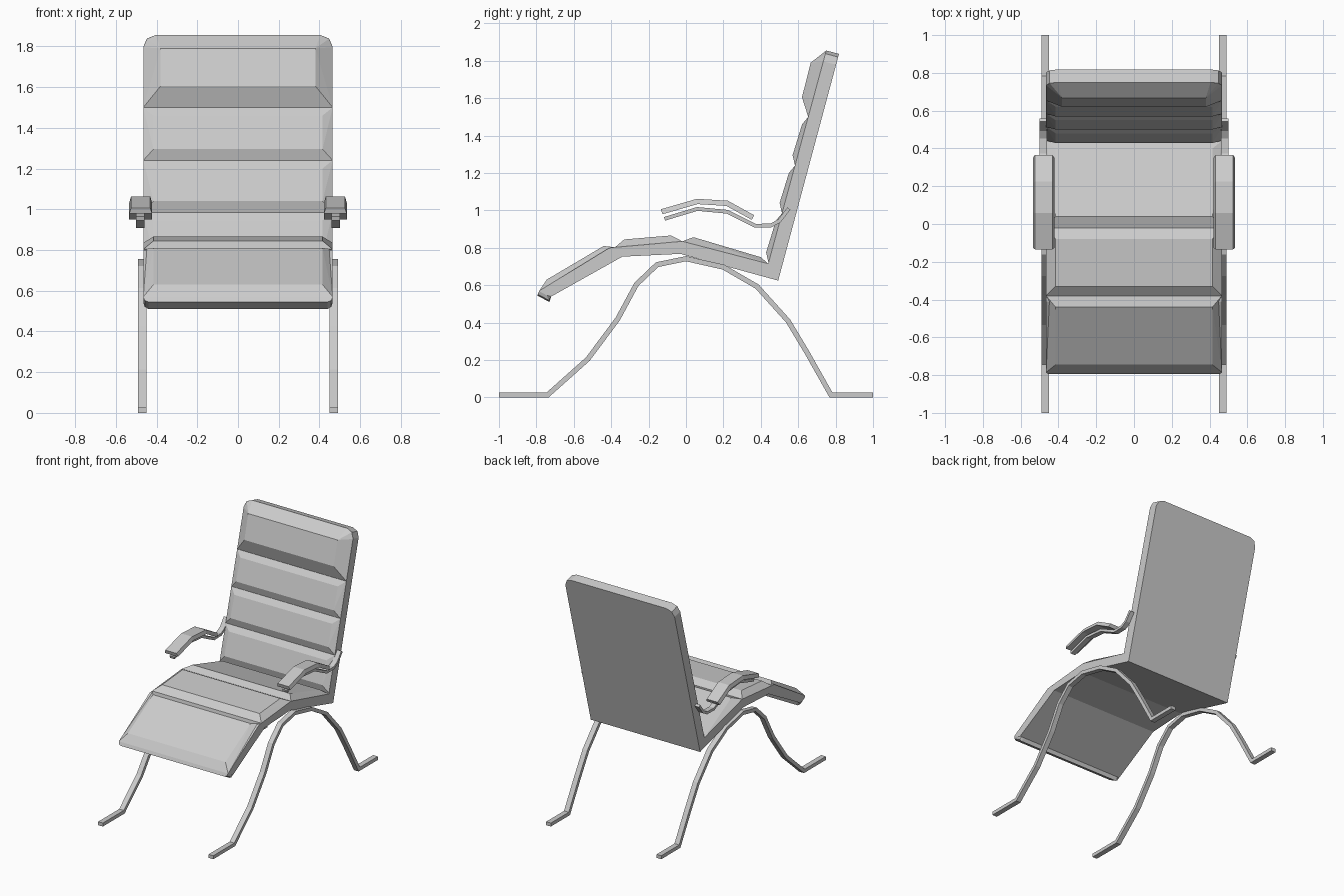
import bpy
import bmesh
from mathutils import Vector

cube = bpy.data.objects.get("Cube")
if cube:
    bpy.data.objects.remove(cube, do_unlink=True)

grey = bpy.data.materials.new("light grey")
grey.use_nodes = True
COLOUR = (0.6, 0.6, 0.6, 1)
grey.diffuse_color = COLOUR
grey.node_tree.nodes["Principled BSDF"].inputs["Base Color"].default_value = COLOUR

HALF = 0.465  # half width of the seat


def finish(name, bm, mirror=False):
    bmesh.ops.recalc_face_normals(bm, faces=bm.faces)
    mesh = bpy.data.meshes.new(name)
    bm.to_mesh(mesh)
    bm.free()
    mesh.materials.append(grey)
    obj = bpy.data.objects.new(name, mesh)
    bpy.context.collection.objects.link(obj)
    if mirror:
        obj.modifiers.new("Mirror", 'MIRROR')
    return obj


def shell(name, profile):
    """Side profile extruded across the width, with rounded end corners."""
    bm = bmesh.new()
    face = bm.faces.new([bm.verts.new((-HALF, y, z)) for y, z in profile])
    new = bmesh.ops.extrude_face_region(bm, geom=[face])["geom"]
    verts = [v for v in new if isinstance(v, bmesh.types.BMVert)]
    bmesh.ops.translate(bm, verts=verts, vec=(2 * HALF, 0, 0))
    for test, size in ((lambda v: v.co.z > 1.8, 0.06), (lambda v: v.co.z < 0.56, 0.025)):
        edges = [e for e in bm.edges if all(test(v) for v in e.verts)
                 and abs(e.verts[0].co.x - e.verts[1].co.x) < 0.001]
        bmesh.ops.bevel(bm, geom=edges, offset=size, segments=2, profile=0.5, affect='EDGES')
    return finish(name, bm)


def cushion(name, base, top, inset):
    """Bevelled pad: hull of a base outline of (half width, y, z) and an inset top."""
    bm = bmesh.new()
    points = list(base) + [(HALF - inset, y, z) for y, z in top]
    for x, y, z in points:
        for side in (-1, 1):
            bm.verts.new((side * x, y, z))
    bmesh.ops.convex_hull(bm, input=bm.verts)
    bmesh.ops.dissolve_limit(bm, angle_limit=0.01, verts=bm.verts, edges=bm.edges)
    return finish(name, bm)


def strip(name, path, thick, centre, low, high):
    """Flat bar following a side path; low and high are the half widths."""
    pts = [Vector(p) for p in path]
    bm = bmesh.new()
    rings = []
    for i, p in enumerate(pts):
        dirs = [(pts[j + 1] - pts[j]).normalized()
                for j in (i - 1, i) if 0 <= j < len(pts) - 1]
        normals = [Vector((-d.y, d.x)) for d in dirs]
        n = sum(normals, Vector((0, 0))).normalized()
        off = n * (thick / 2 / n.dot(normals[0]))
        a, b = p - off, p + off
        corners = [(centre - low, a), (centre + low, a), (centre + high, b), (centre - high, b)]
        rings.append([bm.verts.new((x, q.x, q.y)) for x, q in corners])
    for r, s in zip(rings, rings[1:]):
        for k in range(4):
            bm.faces.new((r[k], r[k - 1], s[k - 1], s[k]))
    bm.faces.new(rings[0])
    bm.faces.new(rings[-1])
    return finish(name, bm, mirror=True)


# Bent seat and back shell
shell("seat_shell", [(-0.795, 0.545), (-0.785, 0.57), (-0.41, 0.80), (-0.02, 0.835), (0.44, 0.715),
                     (0.75, 1.855), (0.818, 1.837), (0.493, 0.625), (-0.03, 0.768),
                     (-0.34, 0.753), (-0.72, 0.54), (-0.73, 0.51)])

# Seat cushions
for name, base, top in (
    ("leg_cushion", [(-0.785, 0.57), (-0.38, 0.803)], [(-0.745, 0.63), (-0.44, 0.81)]),
    ("thigh_cushion", [(-0.38, 0.803), (-0.02, 0.835)], [(-0.33, 0.845), (-0.08, 0.866)]),
    ("seat_cushion", [(-0.02, 0.835), (0.44, 0.715)], [(0.04, 0.857), (0.40, 0.75)]),
):
    cushion(name, [(HALF, y, z) for y, z in base], top, 0.05)


# Back cushions
def back_y(z):
    return 0.44 + (z - 0.715) * 0.272


for name, low, high in (("lower_back_cushion", 0.72, 0.985),
                        ("middle_back_cushion", 0.985, 1.24),
                        ("upper_back_cushion", 1.24, 1.5)):
    cushion(name, [(HALF, back_y(z), z) for z in (low, high)],
            [(back_y(low) - 0.013, low + 0.055), (back_y(high) - 0.033, high - 0.04)], 0.05)

# Headrest with clipped top corners
cushion("headrest", [(x, back_y(z), z) for x, z in
                     ((HALF, 1.5), (HALF, 1.795), (0.447, 1.837), (0.405, 1.855))],
        [(0.62, 1.605), (0.667, 1.79)], 0.085)

# Arched leg frames
strip("leg_frame", [(-1, 0.0135), (-0.74, 0.0135), (-0.525, 0.205), (-0.365, 0.42),
                    (-0.265, 0.605), (-0.155, 0.71), (0, 0.742), (0.2, 0.697), (0.38, 0.593),
                    (0.545, 0.41), (0.65, 0.235), (0.775, 0.0135), (1, 0.0135)],
      0.027, 0.47, 0.02, 0.02)

# Armrests and their bent supports
strip("arm_support", [(-0.115, 0.955), (0.06, 1.008), (0.22, 0.993), (0.37, 0.918),
                      (0.455, 0.92), (0.50, 0.945), (0.55, 1.01)],
      0.02, 0.48, 0.02, 0.02)
strip("arm_pad", [(-0.13, 0.993), (0.06, 1.048), (0.22, 1.038), (0.358, 0.962)],
      0.028, 0.478, 0.056, 0.047)
